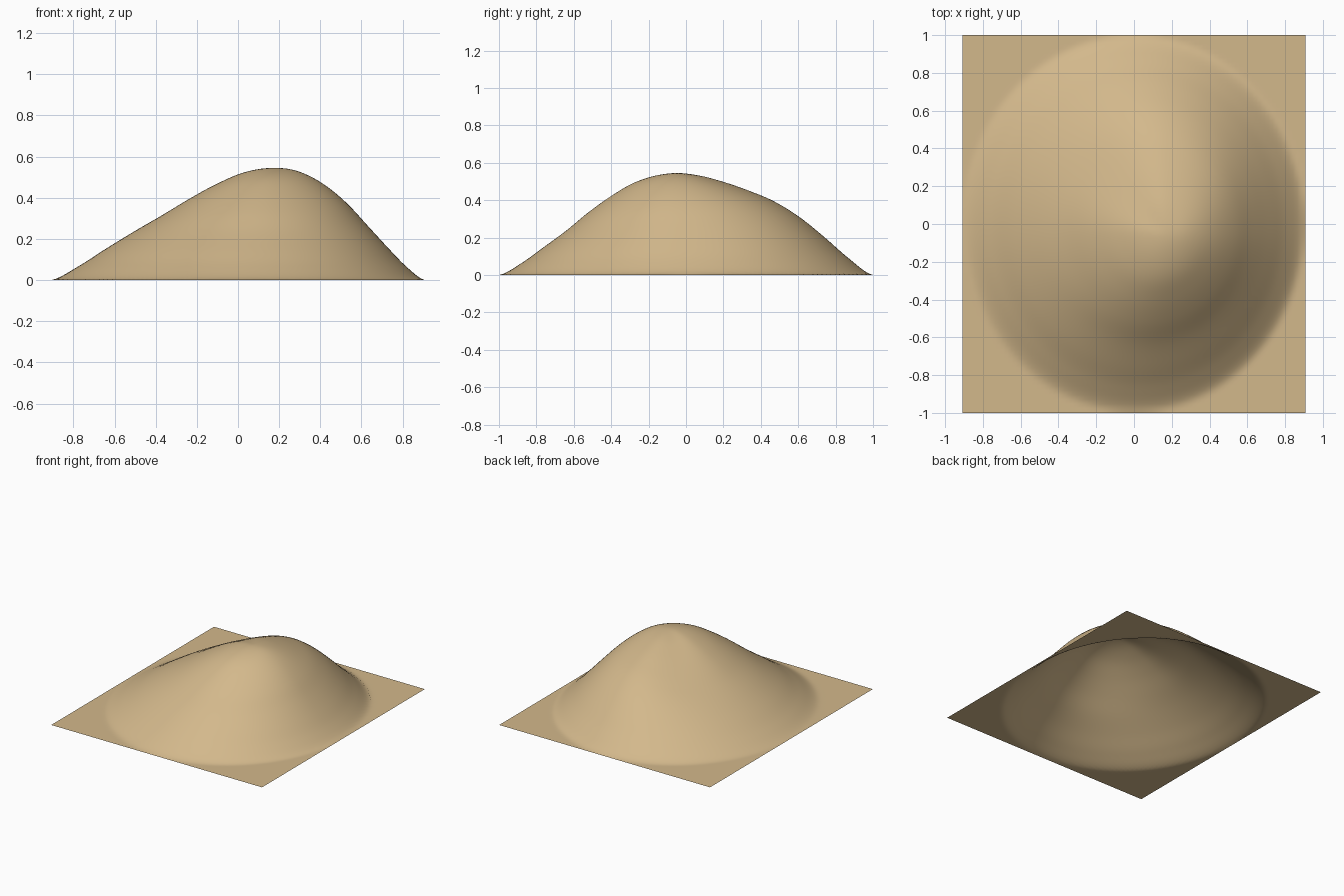
import bpy, bmesh, math

if "Cube" in bpy.data.objects:
    bpy.data.objects.remove(bpy.data.objects["Cube"])

# Sheet size, footprint ellipse of the hill, summit position
HX, HY = 0.907, 1.0
A, B = 0.905, 0.995
PX, PY = 0.17, -0.05
N = 84

# Height from summit (first) to foot (last), in four directions
EAST = [.545, .537, .503, .445, .365, .265, .165, .07, 0]
WEST = [.545, .525, .47, .397, .316, .238, .156, .07, 0]
NORTH = [.545, .53, .495, .45, .395, .315, .21, .095, 0]
SOUTH = [.545, .53, .49, .42, .335, .237, .15, .065, 0]


def profile(p, t):
    """Smooth curve through evenly spaced heights."""
    n = len(p) - 1
    i = min(int(t * n), n - 1)
    f = t * n - i
    p0, p1, p2, p3 = p[abs(i - 1)], p[i], p[i + 1], p[min(i + 2, n)]
    return p1 + 0.5 * f * (p2 - p0 + f * (2 * p0 - 5 * p1 + 4 * p2 - p3
                                          + f * (3 * (p1 - p2) + p3 - p0)))


def height(x, y):
    if (x / A) ** 2 + (y / B) ** 2 >= 1:
        return 0.0
    dx, dy = x - PX, y - PY
    d2 = dx * dx + dy * dy
    if d2 < 1e-9:
        return EAST[0]
    # fraction of the way from the summit to the footprint edge
    qa = (dx / A) ** 2 + (dy / B) ** 2
    qb = PX * dx / A ** 2 + PY * dy / B ** 2
    qc = (PX / A) ** 2 + (PY / B) ** 2 - 1
    t = min(1.0, qa / (-qb + math.sqrt(qb * qb - qa * qc)))
    w = dx * dx / d2
    z = w * profile(EAST if dx > 0 else WEST, t) \
        + (1 - w) * profile(NORTH if dy > 0 else SOUTH, t)
    # back-left flank is slightly flatter
    if dx < 0 and dy > 0:
        z *= 1 - 0.07 * 4 * w * (1 - w) * min(1, 2 * t)
    return max(0.0, z)


# Hill: one open sheet, raised inside the footprint
bm = bmesh.new()
bmesh.ops.create_grid(bm, x_segments=N, y_segments=N, size=1)
for v in bm.verts:
    v.co.x *= HX
    v.co.y *= HY
    v.co.z = height(v.co.x, v.co.y)
for f in bm.faces:
    f.smooth = True
mesh = bpy.data.meshes.new("hill")
bm.to_mesh(mesh)
bm.free()
hill = bpy.data.objects.new("hill", mesh)
bpy.context.collection.objects.link(hill)

# Sand colour
sand = bpy.data.materials.new("sand")
sand.diffuse_color = (0.65, 0.48, 0.26, 1)
sand.use_nodes = True
sand.node_tree.nodes["Principled BSDF"].inputs["Base Color"].default_value = sand.diffuse_color
mesh.materials.append(sand)
